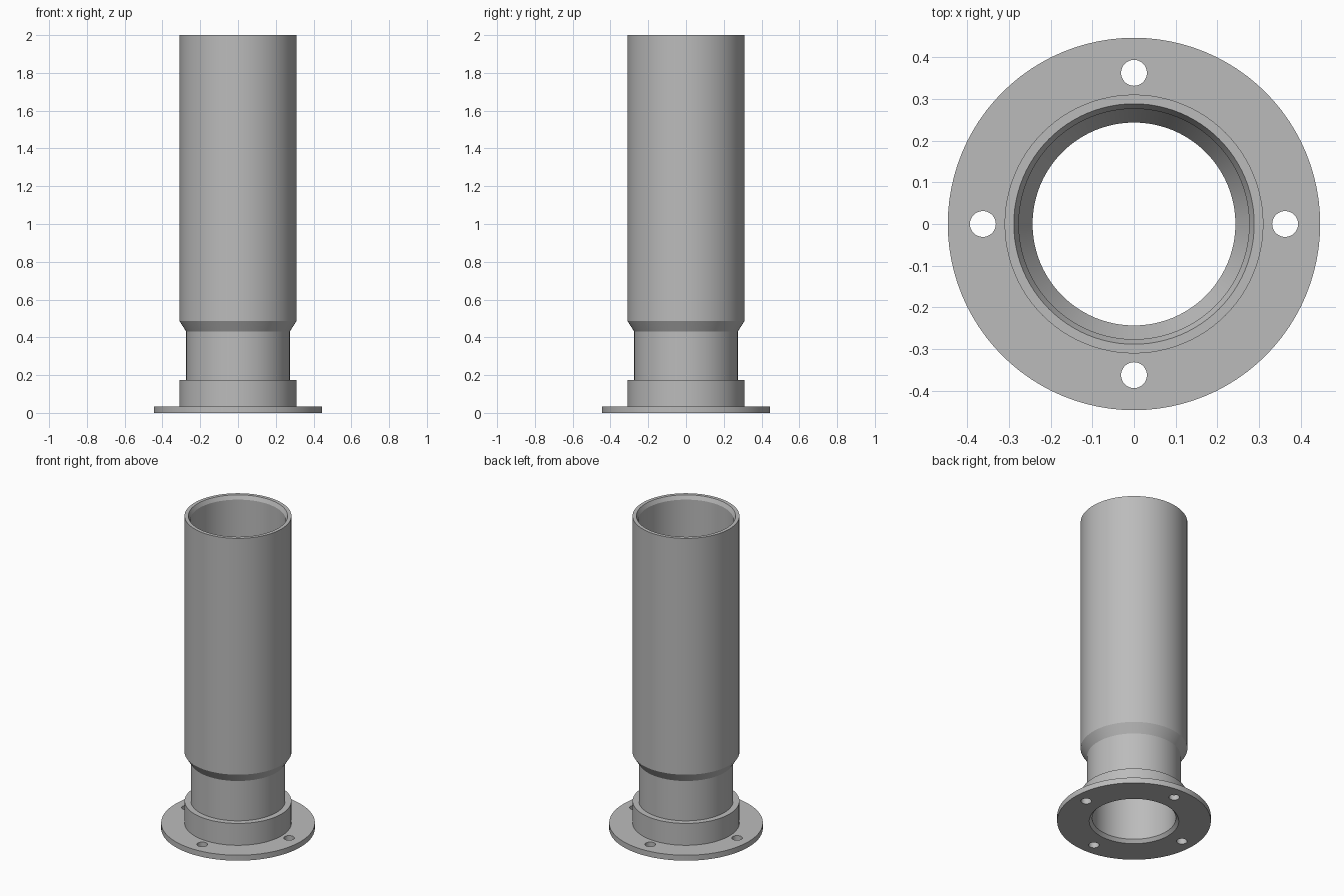
import bpy
import bmesh
from math import cos, sin, pi, radians
from mathutils import Vector

SEGMENTS = 96

cube = bpy.data.objects.get("Cube")
if cube:
    bpy.data.objects.remove(cube, do_unlink=True)

grey = bpy.data.materials.new("plain grey")
grey.use_nodes = True
colour = (0.5, 0.5, 0.5, 1)
grey.diffuse_color = colour
grey.node_tree.nodes["Principled BSDF"].inputs["Base Color"].default_value = colour


def lathe(name, profile):
    """Revolve a closed (radius, height) profile around z."""
    bm = bmesh.new()
    rings = []
    for i in range(SEGMENTS):
        a = 2 * pi * i / SEGMENTS
        rings.append([bm.verts.new((r * cos(a), r * sin(a), z)) for r, z in profile])
    n = len(profile)
    for i in range(SEGMENTS):
        here, there = rings[i], rings[(i + 1) % SEGMENTS]
        for j in range(n):
            k = (j + 1) % n
            bm.faces.new((here[j], there[j], there[k], here[k]))
    bmesh.ops.recalc_face_normals(bm, faces=bm.faces)
    mesh = bpy.data.meshes.new(name)
    bm.to_mesh(mesh)
    bm.free()
    obj = bpy.data.objects.new(name, mesh)
    bpy.context.collection.objects.link(obj)
    mesh.materials.append(grey)
    return obj


# Tube, tapered shoulder, neck, collar and flange, turned as one hollow piece
pipe = lathe("flanged_pipe", [
    (0.26, 0), (0.446, 0), (0.446, 0.035),          # flange
    (0.31, 0.035), (0.31, 0.175),                   # collar
    (0.274, 0.175), (0.274, 0.43),                  # neck
    (0.31, 0.487), (0.31, 2),                       # shoulder and tube
    (0.288, 2), (0.276, 1.975),                     # bevelled mouth
    (0.276, 0.487), (0.243, 0.43), (0.243, 0.02),   # stepped bore
])

# Four bolt holes through the flange
bm = bmesh.new()
for i in range(4):
    made = bmesh.ops.create_cone(bm, cap_ends=True, segments=32,
                                 radius1=0.031, radius2=0.031, depth=0.12)
    a = i * pi / 2
    bmesh.ops.translate(bm, verts=made["verts"],
                        vec=Vector((0.362 * cos(a), 0.362 * sin(a), 0.0175)))
cutter_mesh = bpy.data.meshes.new("bolt_hole_cutter")
bm.to_mesh(cutter_mesh)
bm.free()
cutter_mesh.materials.append(grey)
cutter = bpy.data.objects.new("bolt_hole_cutter", cutter_mesh)
cutter.hide_render = True
bpy.context.collection.objects.link(cutter)

cut = pipe.modifiers.new("bolt holes", 'BOOLEAN')
cut.operation = 'DIFFERENCE'
cut.solver = 'EXACT'
cut.object = cutter

bpy.ops.object.select_all(action='DESELECT')
pipe.select_set(True)
bpy.context.view_layer.objects.active = pipe
bpy.ops.object.modifier_apply(modifier=cut.name)
bpy.data.objects.remove(cutter, do_unlink=True)
bpy.ops.object.shade_smooth_by_angle(angle=radians(25))
